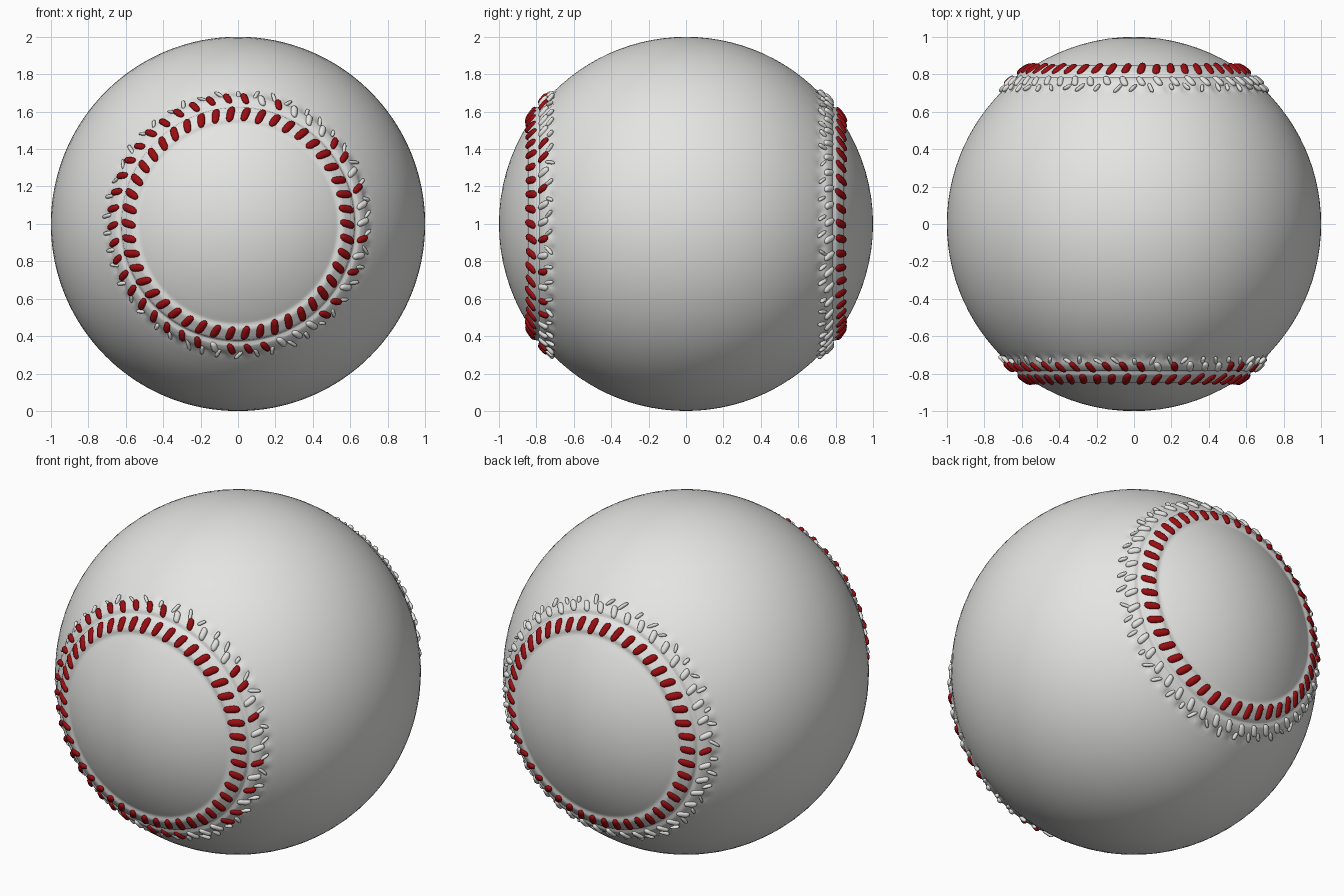
import bpy
import bmesh
import math
import random
from mathutils import Vector

random.seed(4)
if "Cube" in bpy.data.objects:
    bpy.data.objects.remove(bpy.data.objects["Cube"], do_unlink=True)

STITCHES = 46
SEGMENTS = STITCHES * 4
FRONT, BACK = -1, 1


def material(name, colour):
    mat = bpy.data.materials.new(name)
    mat.use_nodes = True
    mat.diffuse_color = colour
    bsdf = mat.node_tree.nodes["Principled BSDF"]
    bsdf.inputs["Base Color"].default_value = colour
    bsdf.inputs["Roughness"].default_value = 0.6
    return mat


leather = material("white leather", (0.78, 0.78, 0.77, 1))
thread = material("red thread", (0.33, 0.004, 0.006, 1))


def on_ball(theta, phi, radius, side):
    """Point at polar angle theta (degrees) from the front or back pole."""
    t = math.radians(theta)
    return Vector((radius * math.sin(t) * math.cos(phi),
                   radius * math.cos(t) * side,
                   radius * math.sin(t) * math.sin(phi) + 1))


def finish(bm, name, mats):
    bmesh.ops.recalc_face_normals(bm, faces=bm.faces)
    for face in bm.faces:
        face.smooth = True
    mesh = bpy.data.meshes.new(name)
    bm.to_mesh(mesh)
    bm.free()
    for mat in mats:
        mesh.materials.append(mat)
    obj = bpy.data.objects.new(name, mesh)
    bpy.context.collection.objects.link(obj)
    return obj


def bump(x, centre, width):
    return math.exp(-((x - centre) / width) ** 2)


def surface_radius(theta, phi):
    """Raised welt with a groove along the seam and puckers at its outer edge."""
    welt = 0.017 / (1 + math.exp((33 - theta) * 4)) / (1 + math.exp((theta - 43) * 2))
    groove = -0.014 * bump(theta, 38.7, 0.6)
    pucker = 0.007 * bump(theta, 44, 1.3) * math.cos(STITCHES * phi)
    return 1 + welt + groove + pucker


# Leather ball, with finer rings around the two seams
bm = bmesh.new()
half = [4 * i for i in range(1, 8)] + [30 + 0.6 * i for i in range(30)]
half += [48 + 3.5 * i for i in range(12)]
rings = [(t, FRONT) for t in half] + [(90, FRONT)] + [(t, BACK) for t in reversed(half)]
grid = []
for theta, side in rings:
    ring = []
    for k in range(SEGMENTS):
        phi = math.tau * k / SEGMENTS
        ring.append(bm.verts.new(on_ball(theta, phi, surface_radius(theta, phi), side)))
    grid.append(ring)
for a, b in zip(grid, grid[1:]):
    for k in range(SEGMENTS):
        n = (k + 1) % SEGMENTS
        bm.faces.new((a[k], a[n], b[n], b[k]))
for side, ring in ((FRONT, grid[0]), (BACK, grid[-1])):
    pole = bm.verts.new((0, side, 1))
    for k in range(SEGMENTS):
        bm.faces.new((pole, ring[k], ring[(k + 1) % SEGMENTS]))
finish(bm, "leather_ball", [leather])


def add_stitch(bm, side, theta, phi, length, width, height, slant, lift, index):
    """One rounded thread bent over the ball; length in degrees."""
    made = bmesh.ops.create_uvsphere(bm, u_segments=8, v_segments=8, radius=1)
    across = math.sin(math.radians(theta))
    for v in made["verts"]:
        t = v.co.z
        fullness = (1 - t ** 4) ** 0.5 / max((1 - t * t) ** 0.5, 0.01) if abs(t) < 0.999 else 1
        sideways = (v.co.x * fullness * width + slant * t) / across
        v.co = on_ball(theta + t * length, phi + sideways,
                       1 + lift + v.co.y * fullness * height, side)
    for face in {f for v in made["verts"] for f in v.link_faces}:
        face.material_index = index


def stitch_row(name, side, theta, length, width, slant, red_share, shift):
    bm = bmesh.new()
    for k in range(STITCHES):
        phi = math.tau * (k + shift) / STITCHES
        # the left half of the front outer row is the most complete
        share = red_share + (0.25 if math.cos(phi) < 0.1 else 0)
        index = 0 if random.random() < share else 1
        add_stitch(bm, side, theta + random.uniform(-0.2, 0.2), phi,
                   length * random.uniform(0.9, 1.05), width, 0.015,
                   slant * -side, 0.016, index)
    finish(bm, name, [thread, leather])


def pucker_row(name, side):
    """Small leather folds pulled out past the stitches."""
    bm = bmesh.new()
    for k in range(STITCHES):
        phi = math.tau * (k + 0.5 + random.uniform(-0.15, 0.15)) / STITCHES
        add_stitch(bm, side, 43.6 + random.uniform(-0.4, 0.4), phi,
                   random.uniform(1.0, 1.9), 0.011, 0.012,
                   random.uniform(-0.02, 0.02), 0.009, 0)
    finish(bm, name, [leather])


# Two stitch rows and a fold row around each seam
for label, side, outer_share in (("front", FRONT, 0.65), ("back", BACK, -0.2)):
    stitch_row(label + "_inner_stitches", side, 35.3, 2.6, 0.021, -0.01, 1, 0)
    stitch_row(label + "_outer_stitches", side, 41.2, 2.0, 0.019, 0.01, outer_share, 0.1)
    pucker_row(label + "_seam_folds", side)
